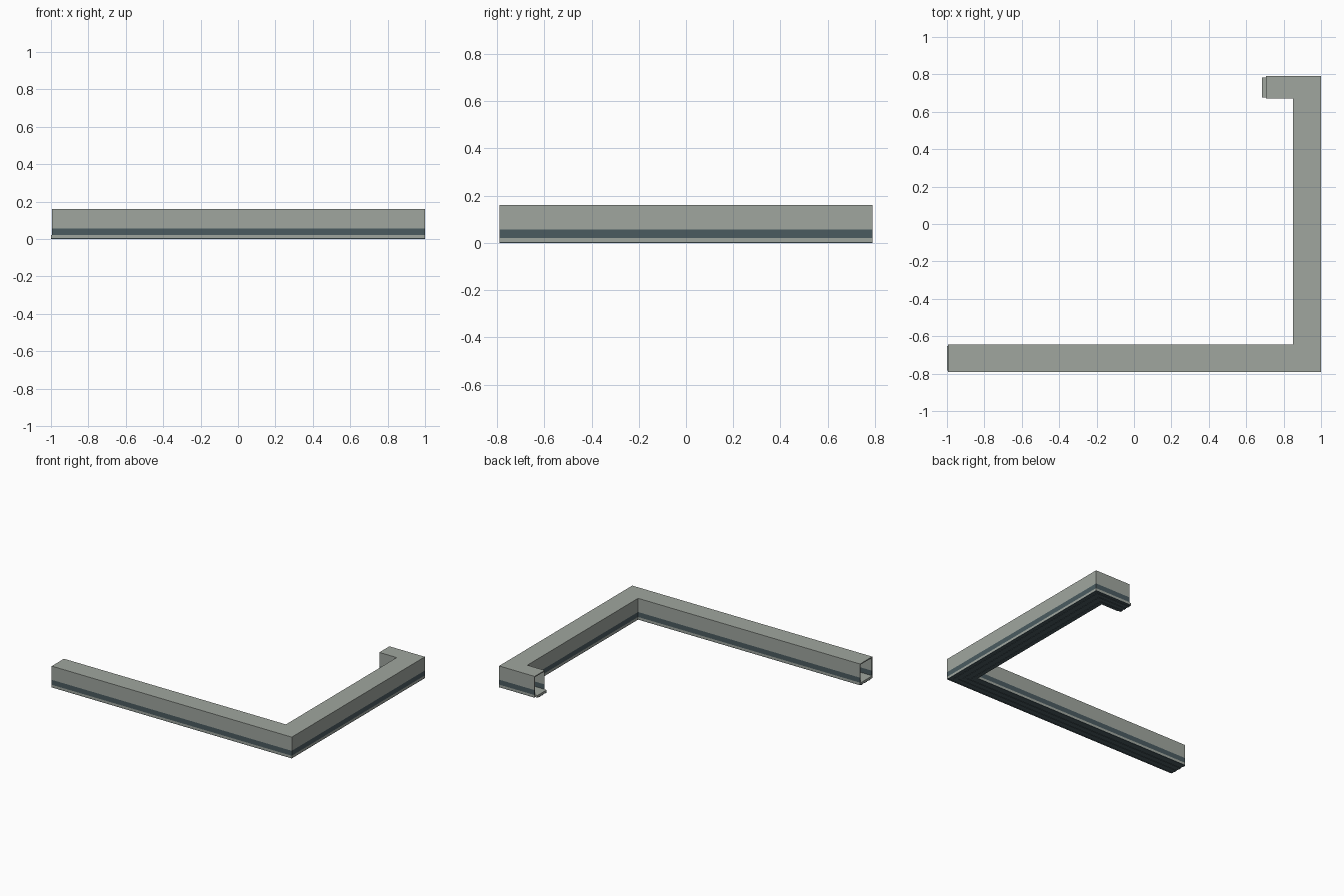
import bpy, bmesh
from mathutils import Vector

if "Cube" in bpy.data.objects:
    bpy.data.objects.remove(bpy.data.objects["Cube"])


def material(name, rgb):
    m = bpy.data.materials.new(name)
    m.diffuse_color = (*rgb, 1)
    m.use_nodes = True
    m.node_tree.nodes["Principled BSDF"].inputs["Base Color"].default_value = m.diffuse_color
    return m


GREY = material("warm grey", (0.35, 0.38, 0.345))
SLATE = material("dark slate", (0.07, 0.105, 0.118))


def stations(start_x, hook_x):
    """Outer and inner corner pairs along the mitred run."""
    pairs = [((start_x, -0.79), (start_x, -0.645)), ((1, -0.79), (0.85, -0.645)),
             ((1, 0.79), (0.85, 0.67)), ((hook_x, 0.79), (hook_x, 0.67))]
    return [(Vector(a), Vector(b)) for a, b in pairs]


def sweep(name, profile, run, mat):
    """Sweep a closed section of (across 0..1, height) along the run."""
    bm = bmesh.new()
    rings = []
    for outer, inner in run:
        rings.append([bm.verts.new((*outer.lerp(inner, t), z)) for t, z in profile])
    n = len(profile)
    for a, b in zip(rings, rings[1:]):
        for i in range(n):
            j = (i + 1) % n
            bm.faces.new((a[i], a[j], b[j], b[i]))
    bm.faces.new(rings[0])
    bm.faces.new(rings[-1][::-1])
    bmesh.ops.recalc_face_normals(bm, faces=bm.faces[:])
    mesh = bpy.data.meshes.new(name)
    bm.to_mesh(mesh)
    bm.free()
    mesh.materials.append(mat)
    bpy.context.collection.objects.link(bpy.data.objects.new(name, mesh))


def box_section(t0, t1, z0, z1):
    return [(t0, z0), (t1, z0), (t1, z1), (t0, z1)]


shell_run = stations(-0.995, 0.705)
base_run = stations(-1.0, 0.685)
W = 0.045  # wall thickness as a share of the width

# Hollow upper cover: two walls and a top
sweep("cover", [(0, 0.057), (0, 0.16), (1, 0.16), (1, 0.057),
                (1 - W, 0.057), (1 - W, 0.153), (W, 0.153), (W, 0.057)],
      shell_run, GREY)

# Dark band under each wall of the cover
for side, t in (("outer", 0), ("inner", 1 - W)):
    sweep(side + "_band", box_section(t, t + W, 0.02, 0.057), shell_run, SLATE)

# Thin edge strips beside the floor
for side, t in (("outer", 0), ("inner", 1 - W)):
    sweep(side + "_edge_strip", box_section(t, t + W, 0.004, 0.02), shell_run, GREY)
    sweep(side + "_edge_foot", box_section(t, t + W, 0.0, 0.004), shell_run, SLATE)

# Floor plate projecting slightly past the open ends
sweep("floor_plate", box_section(W, 1 - W, 0.006, 0.02), base_run, GREY)

# Dark ribbed underside
ribs = 6
span = (1 - 2 * W) / ribs
for i in range(ribs):
    t = W + i * span
    sweep(f"under_rib_{i + 1}", box_section(t, t + span, 0.0 if i % 2 else 0.003, 0.006),
          base_run, SLATE)
